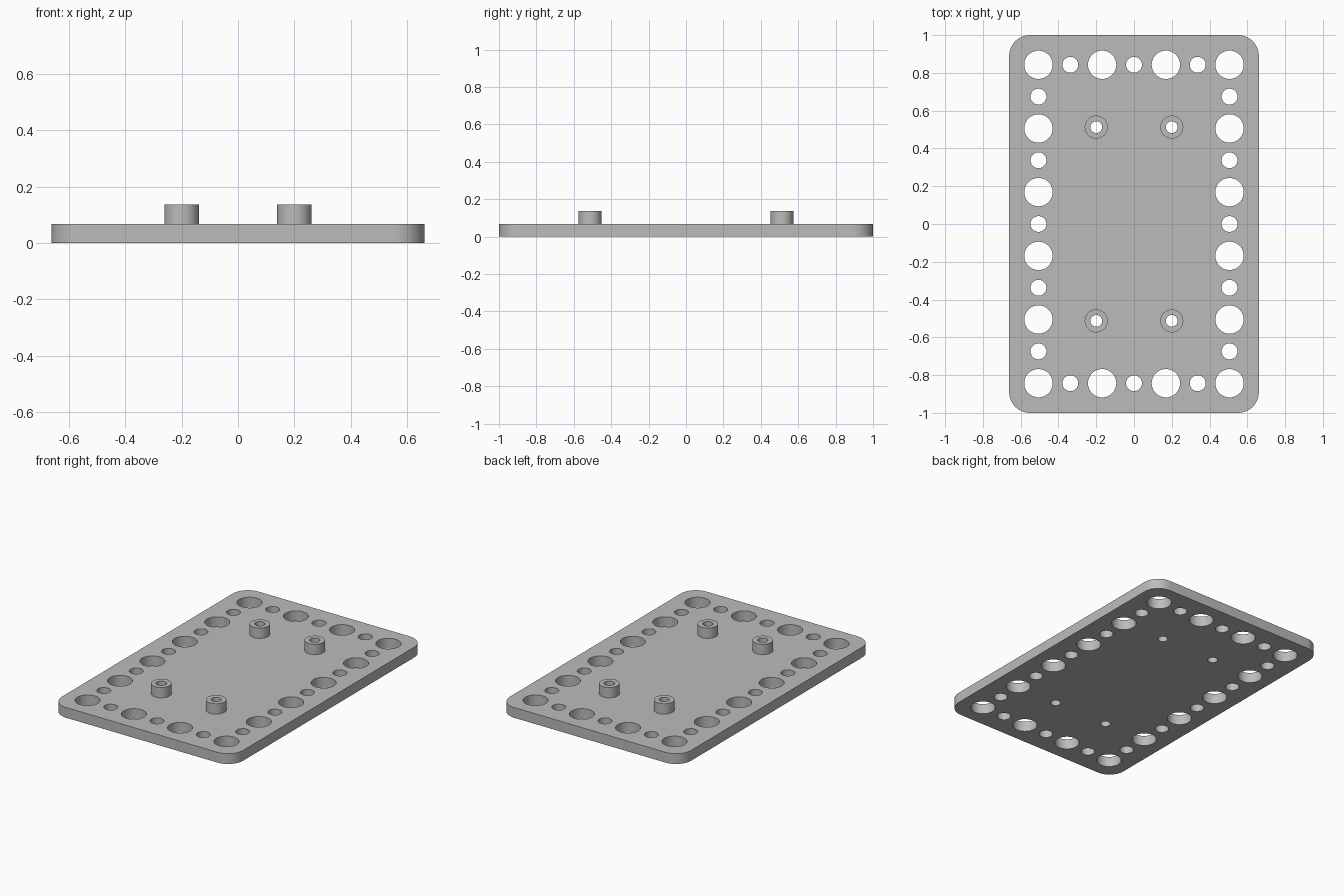
import bpy, bmesh
from math import sin, cos, tau, pi, radians

cube = bpy.data.objects.get("Cube")
if cube:
    bpy.data.objects.remove(cube, do_unlink=True)

HALF_X, HALF_Y, CORNER = 0.661, 1.0, 0.11
PLATE_TOP, POST_TOP = 0.068, 0.136
PITCH = 0.1686
BIG, SMALL = 0.075, 0.042
POST_R, BORE_R = 0.061, 0.031
POSTS = [(x, y) for x in (-0.2, 0.2) for y in (-0.513, 0.513)]

grey = bpy.data.materials.new("grey")
grey.use_nodes = True
colour = (0.5, 0.5, 0.5, 1)
grey.diffuse_color = colour
grey.node_tree.nodes["Principled BSDF"].inputs["Base Color"].default_value = colour


def circle(x, y, r, n=48):
    return [(x + r * cos(tau * i / n), y + r * sin(tau * i / n)) for i in range(n)]


def rounded_rectangle(hx, hy, r, n=12):
    points = []
    for q, (sx, sy) in enumerate([(1, 1), (-1, 1), (-1, -1), (1, -1)]):
        for i in range(n + 1):
            a = (q + i / n) * pi / 2
            points.append((sx * (hx - r) + r * cos(a), sy * (hy - r) + r * sin(a)))
    return points


def slab(name, loops, z0, z1):
    """Fill an outline pierced by holes, then extrude it upward."""
    bm = bmesh.new()
    for loop in loops:
        verts = [bm.verts.new((x, y, z0)) for x, y in loop]
        for i, v in enumerate(verts):
            bm.edges.new((verts[i - 1], v))
    bmesh.ops.triangle_fill(bm, use_beauty=True, use_dissolve=False, edges=bm.edges[:])
    extruded = bmesh.ops.extrude_face_region(bm, geom=bm.faces[:], use_keep_orig=True)["geom"]
    top = [v for v in extruded if isinstance(v, bmesh.types.BMVert)]
    bmesh.ops.translate(bm, verts=top, vec=(0, 0, z1 - z0))
    bmesh.ops.recalc_face_normals(bm, faces=bm.faces[:])
    mesh = bpy.data.meshes.new(name)
    bm.to_mesh(mesh)
    bm.free()
    mesh.materials.append(grey)
    obj = bpy.data.objects.new(name, mesh)
    bpy.context.collection.objects.link(obj)
    bpy.ops.object.select_all(action="DESELECT")
    obj.select_set(True)
    bpy.context.view_layer.objects.active = obj
    bpy.ops.object.shade_smooth_by_angle(angle=radians(30))
    return obj


# Base plate: alternating large and small holes around the border, plus post bores
holes = []
for i in range(-3, 4):
    for j in range(-5, 6):
        if abs(i) == 3 or abs(j) == 5:
            holes.append(circle(i * PITCH, j * PITCH, SMALL if (i + j) % 2 else BIG))
holes += [circle(x, y, BORE_R) for x, y in POSTS]
slab("base_plate", [rounded_rectangle(HALF_X, HALF_Y, CORNER)] + holes, 0, PLATE_TOP)

# Hollow mounting posts
for x, y in POSTS:
    side = "left" if x > 0 else "right"
    end = "front" if y < 0 else "back"
    slab(f"{end}_{side}_post", [circle(x, y, POST_R), circle(x, y, BORE_R)], PLATE_TOP, POST_TOP)
